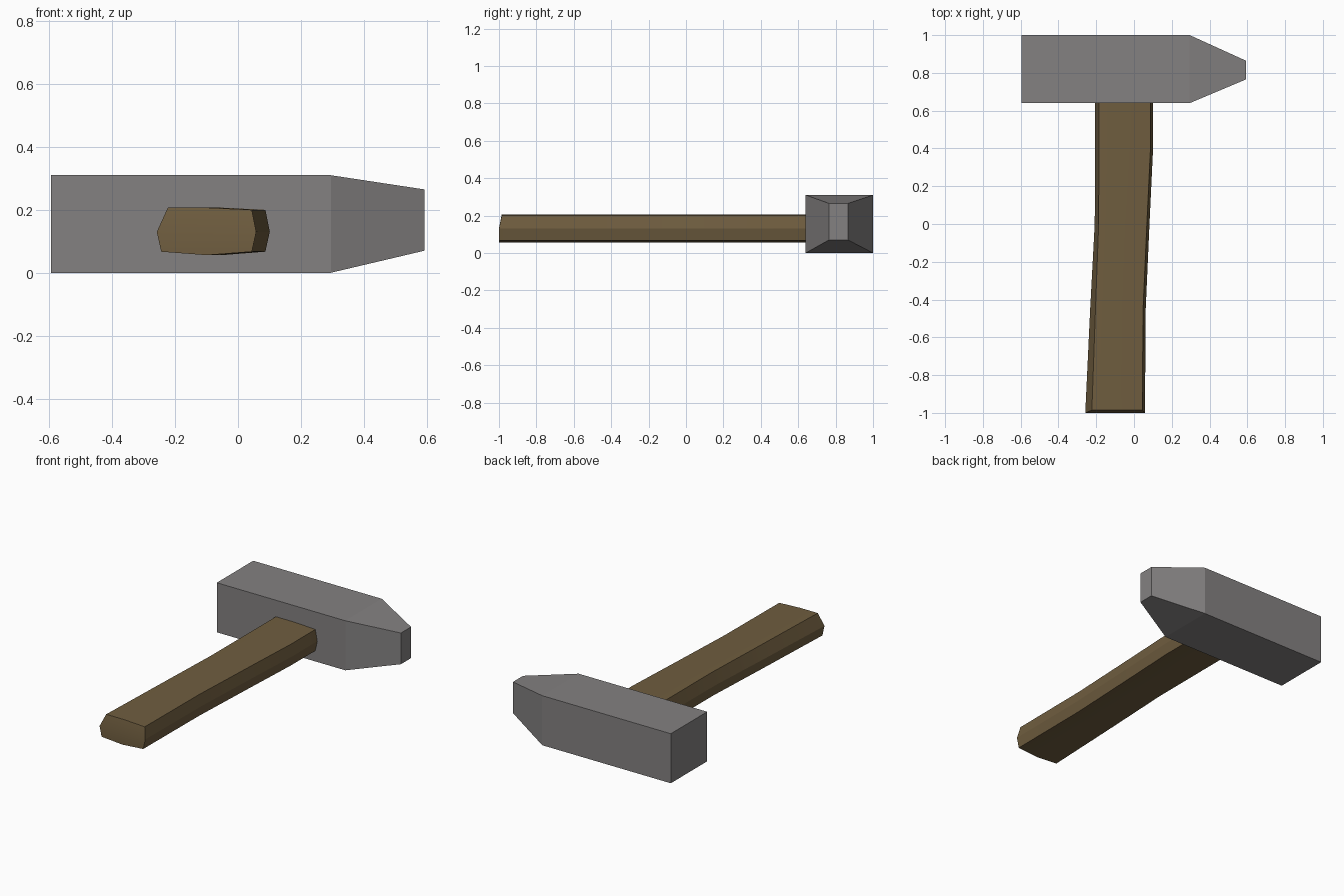
import bpy, bmesh

if "Cube" in bpy.data.objects:
    bpy.data.objects.remove(bpy.data.objects["Cube"])


def material(name, color):
    m = bpy.data.materials.new(name)
    m.diffuse_color = (*color, 1)
    m.use_nodes = True
    m.node_tree.nodes["Principled BSDF"].inputs["Base Color"].default_value = m.diffuse_color
    return m


def loft(name, rings, mat):
    """Skin a list of equally sized point rings and cap both ends."""
    bm = bmesh.new()
    loops = [[bm.verts.new(p) for p in ring] for ring in rings]
    n = len(loops[0])
    for a, b in zip(loops, loops[1:]):
        for i in range(n):
            j = (i + 1) % n
            bm.faces.new((a[i], a[j], b[j], b[i]))
    bm.faces.new(loops[0])
    bm.faces.new(loops[-1])
    bmesh.ops.recalc_face_normals(bm, faces=bm.faces)
    mesh = bpy.data.meshes.new(name)
    bm.to_mesh(mesh)
    bm.free()
    mesh.materials.append(mat)
    obj = bpy.data.objects.new(name, mesh)
    bpy.context.collection.objects.link(obj)
    return obj


steel = material("steel", (0.23, 0.22, 0.22))
wood = material("wood", (0.16, 0.11, 0.05))

# Head: square block tapering to a narrow upright peen
head_sections = [  # x, y min, y max, z min, z max
    (-0.595, 0.64, 1.0, 0.0, 0.31),
    (0.295, 0.64, 1.0, 0.0, 0.31),
    (0.592, 0.765, 0.865, 0.07, 0.265),
]
loft("hammer_head",
     [[(x, y0, z0), (x, y1, z0), (x, y1, z1), (x, y0, z1)]
      for x, y0, y1, z0, z1 in head_sections], steel)

# Handle: eight-point bevelled section, curving gently along its length
handle_sections = [  # y, left edge, right edge, left bevel
    (-1.0, -0.258, 0.058, 0.035),
    (-0.45, -0.232, 0.062, 0.028),
    (0.0, -0.208, 0.082, 0.021),
    (0.4, -0.206, 0.101, 0.02),
    (0.68, -0.206, 0.101, 0.02),
]


def handle_ring(y, left, right, bevel):
    mid = (left + right) / 2
    top_y = y + 0.015 if y == -1.0 else y
    return [(left, y, 0.13), (left + bevel, top_y, 0.207),
            (mid, top_y, 0.207), (right - 0.014, top_y, 0.2),
            (right, y, 0.13), (right - 0.014, y, 0.067),
            (mid, y, 0.056), (left + bevel * 0.4, y, 0.067)]


handle = loft("handle", [handle_ring(*s) for s in handle_sections], wood)

# Split the butt end along its middle so both halves are flat
bm = bmesh.new()
bm.from_mesh(handle.data)
end = [v for v in bm.verts if v.co.y < -0.9 and abs(v.co.z - 0.13) < 0.001]
bmesh.ops.connect_verts(bm, verts=end)
bm.to_mesh(handle.data)
bm.free()

bpy.context.view_layer.objects.active = handle
handle.select_set(True)
bpy.ops.object.shade_smooth_by_angle(angle=0.25)
